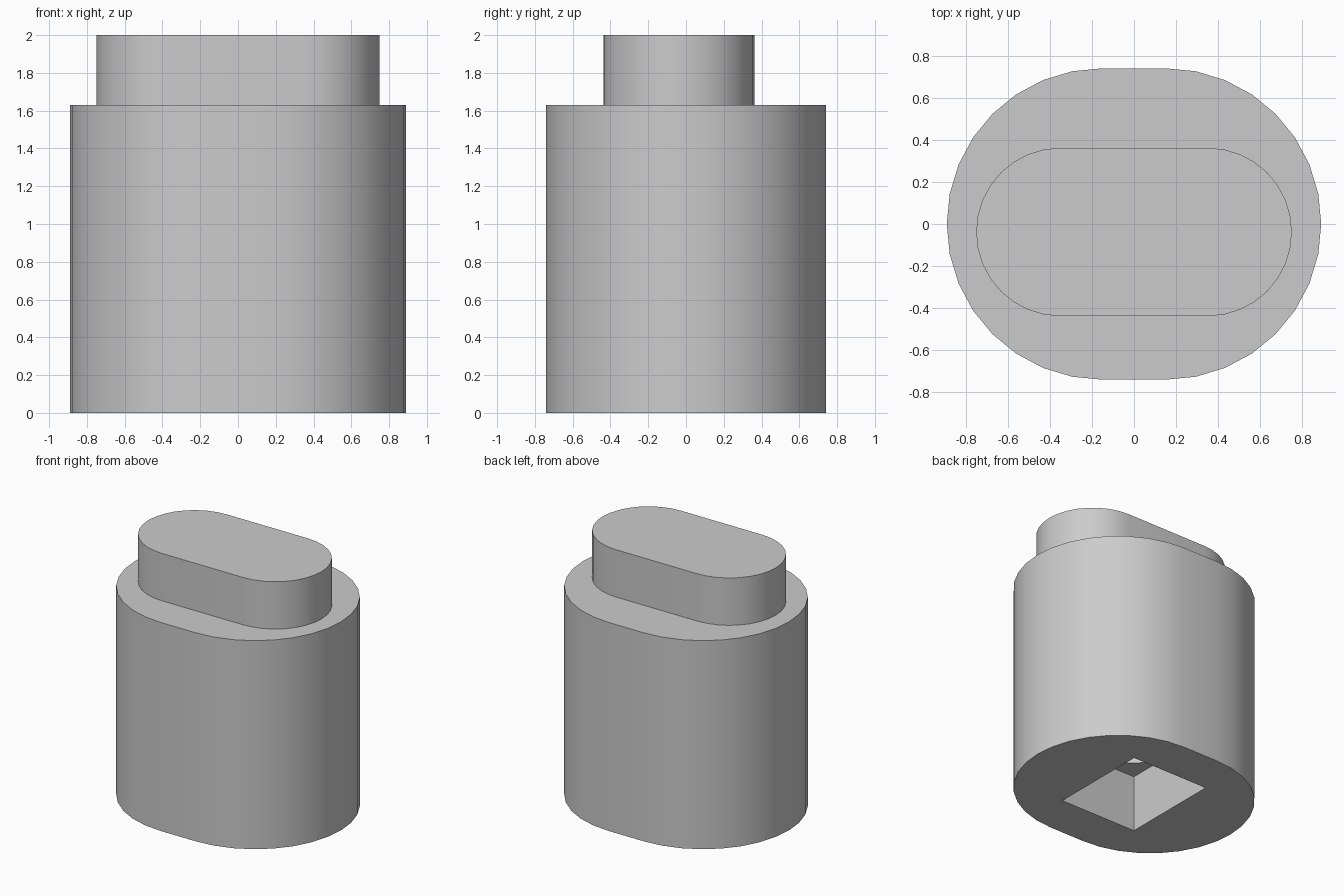
import bpy, bmesh, math

if "Cube" in bpy.data.objects:
    bpy.data.objects.remove(bpy.data.objects["Cube"])

grey = bpy.data.materials.new("plain grey")
grey.diffuse_color = (0.6, 0.6, 0.6, 1)
grey.use_nodes = True
grey.node_tree.nodes["Principled BSDF"].inputs["Base Color"].default_value = grey.diffuse_color


def stadium(half_straight, radius, cy=0.0, steps=16):
    """Outline of two half circles joined by straight sides."""
    pts = []
    for side in (1, -1):
        for i in range(steps + 1):
            a = math.pi * i / steps - side * math.pi / 2
            pts.append((side * half_straight + radius * math.cos(a),
                        cy + radius * math.sin(a)))
    return pts


def prism(name, outline, z0, z1):
    """Extrude a flat outline from z0 to z1."""
    bm = bmesh.new()
    face = bm.faces.new([bm.verts.new((x, y, z0)) for x, y in outline])
    top = bmesh.ops.extrude_face_region(bm, geom=[face])["geom"]
    bmesh.ops.translate(bm, vec=(0, 0, z1 - z0),
                        verts=[v for v in top if isinstance(v, bmesh.types.BMVert)])
    bmesh.ops.recalc_face_normals(bm, faces=bm.faces)
    mesh = bpy.data.meshes.new(name)
    bm.to_mesh(mesh)
    bm.free()
    mesh.materials.append(grey)
    obj = bpy.data.objects.new(name, mesh)
    bpy.context.collection.objects.link(obj)
    return obj


def activate(obj):
    bpy.ops.object.select_all(action='DESELECT')
    obj.select_set(True)
    bpy.context.view_layer.objects.active = obj


def cut(obj, cutter):
    activate(obj)
    mod = obj.modifiers.new("cut", 'BOOLEAN')
    mod.operation = 'DIFFERENCE'
    mod.solver = 'EXACT'
    mod.object = cutter
    bpy.ops.object.modifier_apply(modifier=mod.name)
    bpy.data.objects.remove(cutter)


# Wide rounded body and the narrower button, set slightly forward
body = prism("body", stadium(0.15, 0.74), 0, 1.63)
button = prism("button", stadium(0.35, 0.40, -0.038), 1.63, 2.0)

# Rectangular socket underneath, with a round bore above it
socket = prism("socket_cutter",
               [(-0.33, -0.395), (0.33, -0.395), (0.33, 0.395), (-0.33, 0.395)],
               -0.1, 0.44)
bore = prism("bore_cutter", stadium(0, 0.32)[:-1], 0.3, 1.0)
cut(body, socket)
cut(body, bore)

for obj in (body, button):
    activate(obj)
    bpy.ops.object.shade_smooth_by_angle(angle=math.radians(30))
